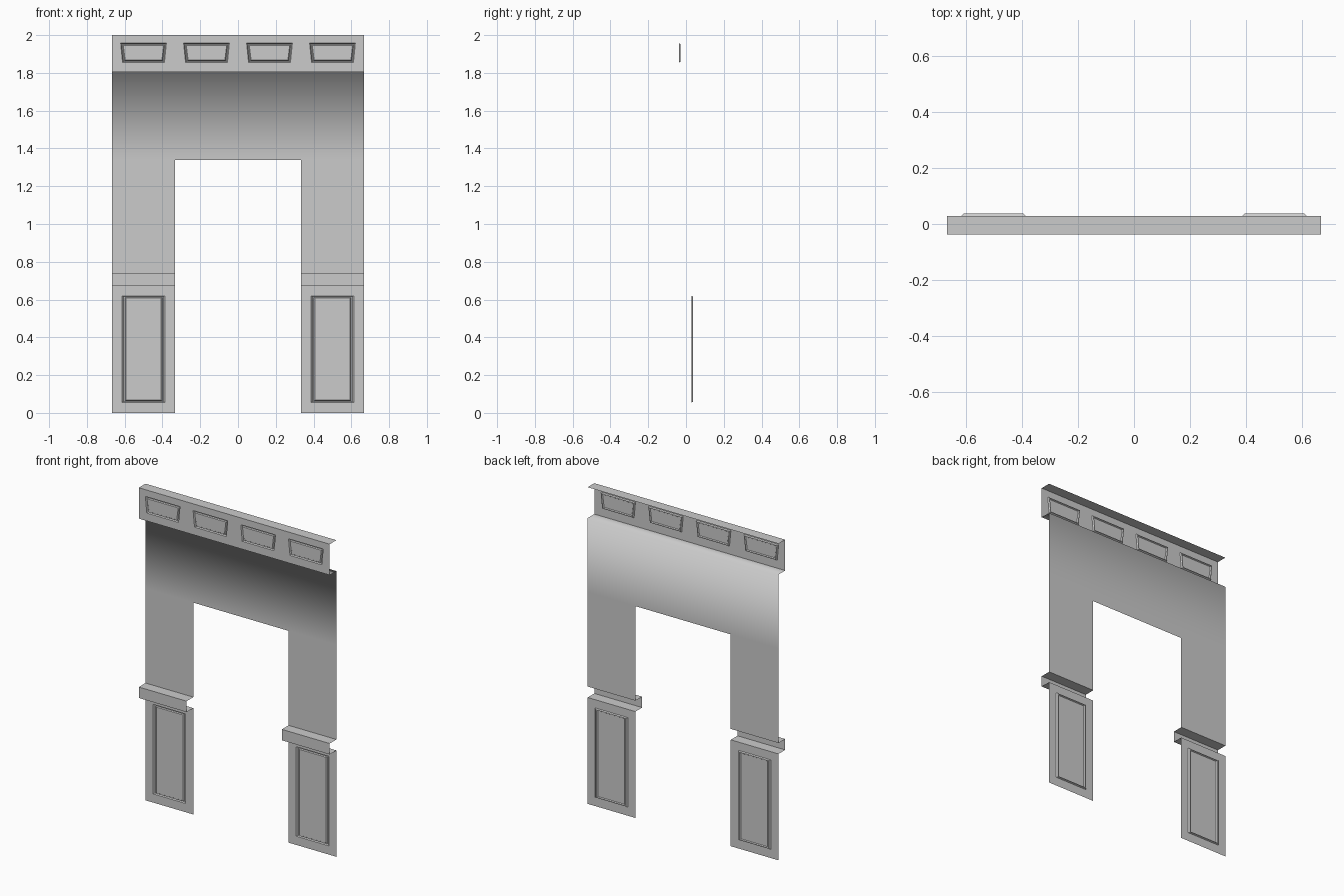
import bpy, bmesh

if "Cube" in bpy.data.objects:
    bpy.data.objects.remove(bpy.data.objects["Cube"])

W, D = 0.667, 0.333           # half width of wall, half width of doorway
F, B = -0.0375, 0.0292        # front and back planes
DEPTH = 0.0083                # panel groove depth
RAIL0, RAIL1, DOOR, FRIEZE, TOP = 0.672, 0.741, 1.338, 1.805, 2.0


def make(name, build):
    bm = bmesh.new()
    build(bm)
    bmesh.ops.remove_doubles(bm, verts=bm.verts, dist=1e-5)
    me = bpy.data.meshes.new(name)
    bm.to_mesh(me)
    bm.free()
    ob = bpy.data.objects.new(name, me)
    bpy.context.collection.objects.link(ob)
    return ob


def sheet(bm, x0, x1, profile, smooth=False):
    """Extrude a (y, z) profile across x as an open sheet."""
    for (ya, za), (yb, zb) in zip(profile, profile[1:]):
        f = bm.faces.new([bm.verts.new(p) for p in
                          ((x0, ya, za), (x1, ya, za), (x1, yb, zb), (x0, yb, zb))])
        f.smooth = smooth


def panel_cell(bm, cell, opening, y, steps, taper=0.0):
    """Flat rectangle with a moulded panel sunk into it."""
    def ring(x0, x1, z0, z1, yy, t=0.0):
        return [bm.verts.new(p) for p in
                ((x0 + t, yy, z0), (x1 - t, yy, z0), (x1, yy, z1), (x0, yy, z1))]
    x0, x1, z0, z1 = opening
    rings = [ring(*cell, y)]
    for ix, iz, d in steps:
        rings.append(ring(x0 + ix, x1 - ix, z0 + iz, z1 - iz, y + d, taper))
    for a, b in zip(rings, rings[1:]):
        for i in range(4):
            j = (i + 1) % 4
            bm.faces.new((a[i], a[j], b[j], b[i]))
    bm.faces.new(rings[-1])


# Dado panels at the foot of each pier
LOWER = [(0, 0, 0), (0.008, 0.004, DEPTH), (0.015, 0.008, DEPTH), (0.021, 0.012, 0.002)]
for side, c in (("left", -0.5), ("right", 0.5)):
    x0, x1 = c - (W - D) / 2, c + (W - D) / 2
    make(side + "_dado_panel", lambda bm: panel_cell(
        bm, (x0, x1, 0, RAIL0), (c - 0.114, c + 0.114, 0.055, 0.62), B, LOWER))
    # Projecting rail and plain pier above it
    make(side + "_rail_and_pier", lambda bm: sheet(
        bm, x0, x1, [(B, RAIL0), (F, RAIL0), (F, RAIL1), (B, RAIL1), (B, DOOR)]))


# Header over the doorway, softly shaded into the frieze underside
def header(bm):
    xs = (-W, -D, D, W)
    for a, b in zip(xs, xs[1:]):
        sheet(bm, a, b, [(B, DOOR), (B, FRIEZE), (F, FRIEZE)], smooth=True)


make("header_wall", header)


# Frieze with four small panels and a top ledge
def frieze(bm):
    steps = [(0, 0, 0), (0.005, 0.004, DEPTH), (0.009, 0.008, DEPTH), (0.014, 0.012, 0.002)]
    w = W / 4
    for i in range(4):
        c = -W + w * (2 * i + 1)
        panel_cell(bm, (c - w, c + w, FRIEZE, TOP),
                   (c - 0.121, c + 0.121, 1.855, 1.957), F, steps, taper=0.01)
    sheet(bm, -W, W, [(F, TOP), (B, TOP)])


make("frieze", frieze)
